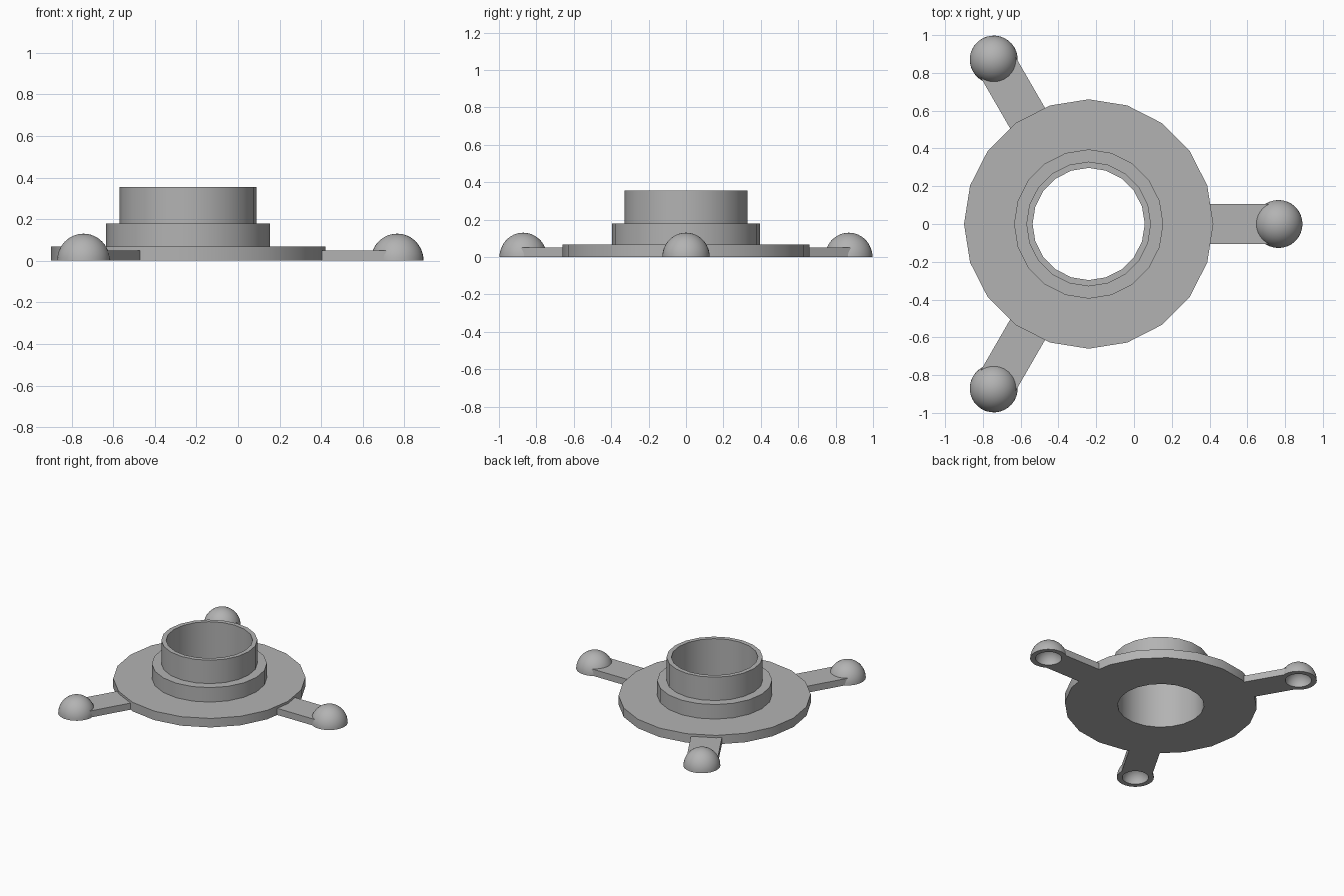
import bpy, bmesh
from math import sin, cos, pi, radians
from mathutils import Matrix

cube = bpy.data.objects.get("Cube")
if cube:
    bpy.data.objects.remove(cube, do_unlink=True)

HUB_X = -0.24      # axis of the hub
REACH = 1.005      # hub axis to foot centre
FOOT_R, CAVITY_R = 0.127, 0.09

grey = bpy.data.materials.new("plain grey")
grey.use_nodes = True
colour = (0.45, 0.45, 0.45, 1)
grey.diffuse_color = colour
grey.node_tree.nodes["Principled BSDF"].inputs["Base Color"].default_value = colour


def finish(bm, name, matrix):
    """Turn a bmesh into a placed, grey, edge-aware smooth object."""
    bmesh.ops.remove_doubles(bm, verts=bm.verts, dist=1e-5)
    bmesh.ops.recalc_face_normals(bm, faces=bm.faces)
    mesh = bpy.data.meshes.new(name)
    bm.to_mesh(mesh)
    bm.free()
    mesh.materials.append(grey)
    obj = bpy.data.objects.new(name, mesh)
    bpy.context.collection.objects.link(obj)
    obj.matrix_world = matrix
    bpy.ops.object.select_all(action='DESELECT')
    obj.select_set(True)
    bpy.context.view_layer.objects.active = obj
    bpy.ops.object.shade_smooth_by_angle(angle=radians(30))


def lathe(name, profile, sides, matrix):
    """Revolve a closed (radius, z) profile around z."""
    bm = bmesh.new()
    verts = [bm.verts.new((r, 0, z)) for r, z in profile]
    edges = [bm.edges.new((a, b)) for a, b in zip(verts, verts[1:])]
    bmesh.ops.spin(bm, geom=verts + edges, cent=(0, 0, 0), axis=(0, 0, 1),
                   angle=2 * pi, steps=sides, use_merge=True)
    finish(bm, name, matrix)


def arc(radius, height, steps=12):
    """Quarter arc from the rim up to the pole."""
    return [(radius * cos(pi / 2 * i / steps) if i < steps else 0,
             height * sin(pi / 2 * i / steps)) for i in range(steps + 1)]


def arm(name, matrix):
    """Flat bar whose outer end is scooped to clear the foot cavity."""
    half, top = 0.107, 0.05
    scoop = [(REACH - CAVITY_R * sin(pi * i / 16), CAVITY_R * cos(pi * i / 16))
             for i in range(17)]
    outline = [(0.63, -half), (0.63, half), (REACH, half)] + scoop + [(REACH, -half)]
    bm = bmesh.new()
    face = bm.faces.new([bm.verts.new((x, y, 0)) for x, y in outline])
    raised = bmesh.ops.extrude_face_region(bm, geom=[face], use_keep_orig=True)["geom"]
    bmesh.ops.translate(bm, vec=(0, 0, top),
                        verts=[g for g in raised if isinstance(g, bmesh.types.BMVert)])
    finish(bm, name, matrix)


# Flange, collar and open tube as one turned part
hub = Matrix.Translation((HUB_X, 0, 0))
bore, tube, collar, flange = 0.297, 0.33, 0.395, 0.66
lathe("flanged_hub",
      [(bore, 0), (flange, 0), (flange, 0.068), (collar, 0.068), (collar, 0.178),
       (tube, 0.178), (tube, 0.355), (bore, 0.355), (bore, 0)], 20, hub)

# Three arms, each ending in a hollow domed foot
dome = arc(FOOT_R, 0.13)
cavity = arc(CAVITY_R, CAVITY_R)
for side, angle in (("left", 0), ("back_right", 120), ("front_right", 240)):
    place = hub @ Matrix.Rotation(radians(angle), 4, 'Z')
    arm(side + "_arm", place)
    lathe(side + "_foot", cavity[::-1] + dome, 32,
          place @ Matrix.Translation((REACH, 0, 0)))
